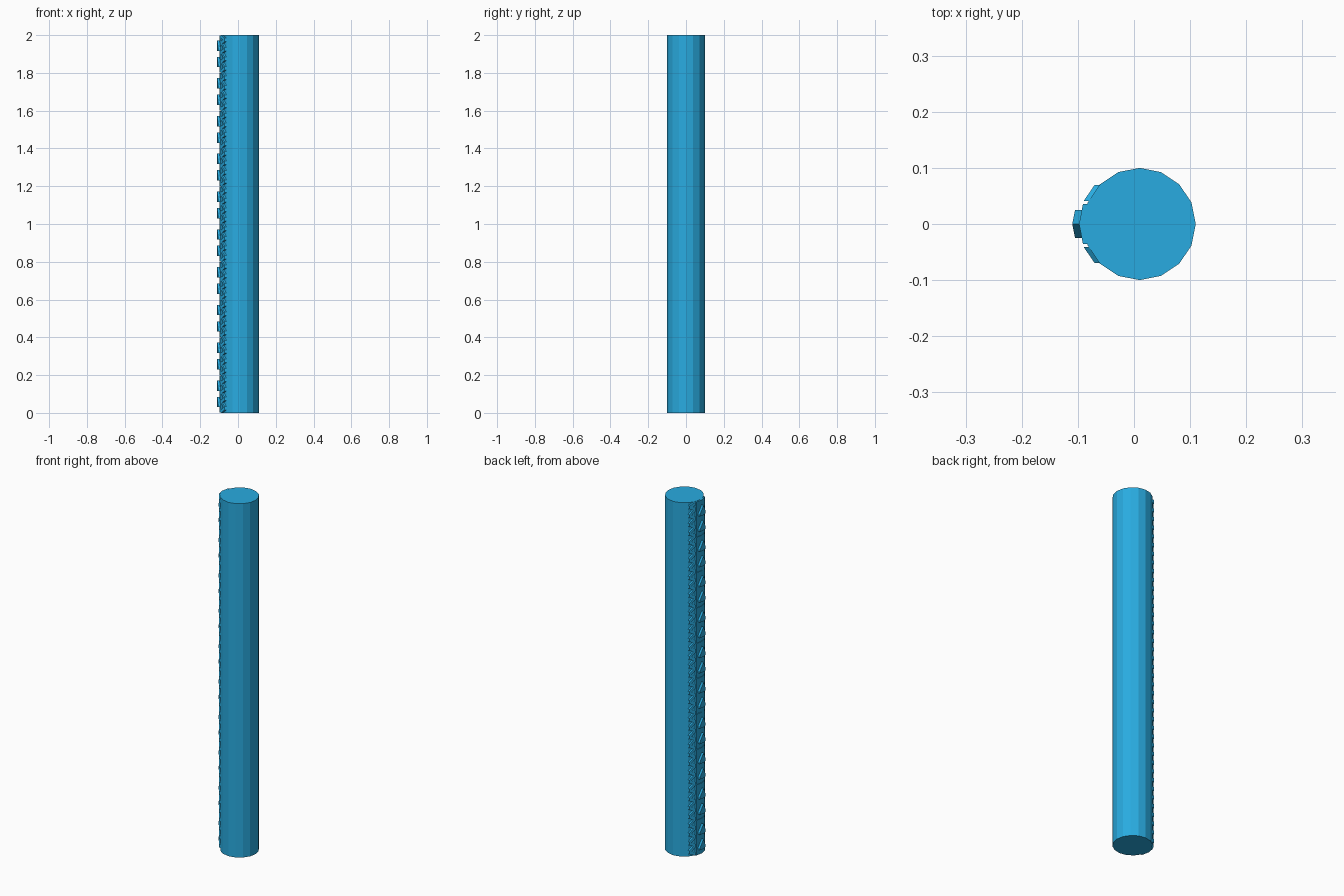
import bpy, bmesh, math

if "Cube" in bpy.data.objects:
    bpy.data.objects.remove(bpy.data.objects["Cube"])

R, CX, H, SIDES = 0.1, 0.01, 2.0, 16

blue = bpy.data.materials.new("sky blue")
blue.diffuse_color = (0.022, 0.41, 0.75, 1)
blue.use_nodes = True
blue.node_tree.nodes["Principled BSDF"].inputs["Base Color"].default_value = blue.diffuse_color

# y positions of the shaft corners on the carved (-x) side
Y1 = R * math.sin(math.radians(22.5))
Y2 = R * math.sin(math.radians(45))


def surface_x(y):
    """x of the faceted shaft on its -x side"""
    x0, x1, x2 = (CX - R * math.cos(math.radians(a)) for a in (0, 22.5, 45))
    if y <= Y1:
        return x0 + (x1 - x0) * y / Y1
    return x1 + (x2 - x1) * (y - Y1) / (Y2 - Y1)


def relief(name, polygons, depth):
    """Raise (y, z) outlines off the shaft facets, mirrored over y = 0"""
    bm = bmesh.new()
    for poly in polygons:
        back = [bm.verts.new((surface_x(y) + 0.002, y, z)) for y, z in poly]
        front = [bm.verts.new((surface_x(y) - depth, y, z)) for y, z in poly]
        n = len(poly)
        bm.faces.new(front)
        for i in range(n):
            # leave the centre line open so the halves join cleanly
            if poly[i][0] < 1e-6 and poly[(i + 1) % n][0] < 1e-6:
                continue
            j = (i + 1) % n
            bm.faces.new((back[i], back[j], front[j], front[i]))
    bmesh.ops.remove_doubles(bm, verts=bm.verts, dist=1e-5)
    bmesh.ops.recalc_face_normals(bm, faces=bm.faces)
    # outward means towards -x for the front faces
    for f in bm.faces:
        if abs(f.normal.x) > 0.5 and f.normal.x > 0:
            f.normal_flip()
    mesh = bpy.data.meshes.new(name)
    bm.to_mesh(mesh)
    bm.free()
    mesh.materials.append(blue)
    ob = bpy.data.objects.new(name, mesh)
    bpy.context.collection.objects.link(ob)
    mod = ob.modifiers.new("mirror", 'MIRROR')
    mod.use_axis = (False, True, False)
    return ob


# Shaft
bpy.ops.mesh.primitive_cylinder_add(vertices=SIDES, radius=R, depth=H,
                                    location=(CX, 0, H / 2))
shaft = bpy.context.object
shaft.name = "shaft"
shaft.data.materials.append(blue)

# Centre strip of ten stacked panels
panels = [[(0, i * 0.2 + 0.001), (0.036, i * 0.2 + 0.001),
           (0.036, i * 0.2 + 0.199), (0, i * 0.2 + 0.199)] for i in range(10)]
relief("centre_panels", panels, 0.008)

# Two raised arrowheads on each panel
arrows = []
for i in range(10):
    for z in (0.03, 0.117):
        b = i * 0.2 + z
        arrows.append([(0, b), (0.025, b), (0.025, b + 0.012), (0, b + 0.055)])
relief("arrowheads", arrows, 0.02)

# Zigzag ribbon on the facet at each side
ribbon = []
pitch, t = 0.05, 0.018
ya, yb = Y1 + 0.003, Y2 - 0.001
for i in range(40):
    z = i * pitch
    m = z + (pitch - t) / 2
    ribbon.append([(ya, z), (yb, m), (yb, m + t), (ya, z + t)])
    top = min(z + pitch, H - t)
    ribbon.append([(yb, m), (ya, top), (ya, top + t), (yb, m + t)])
relief("zigzag_ribbon", ribbon, 0.009)
